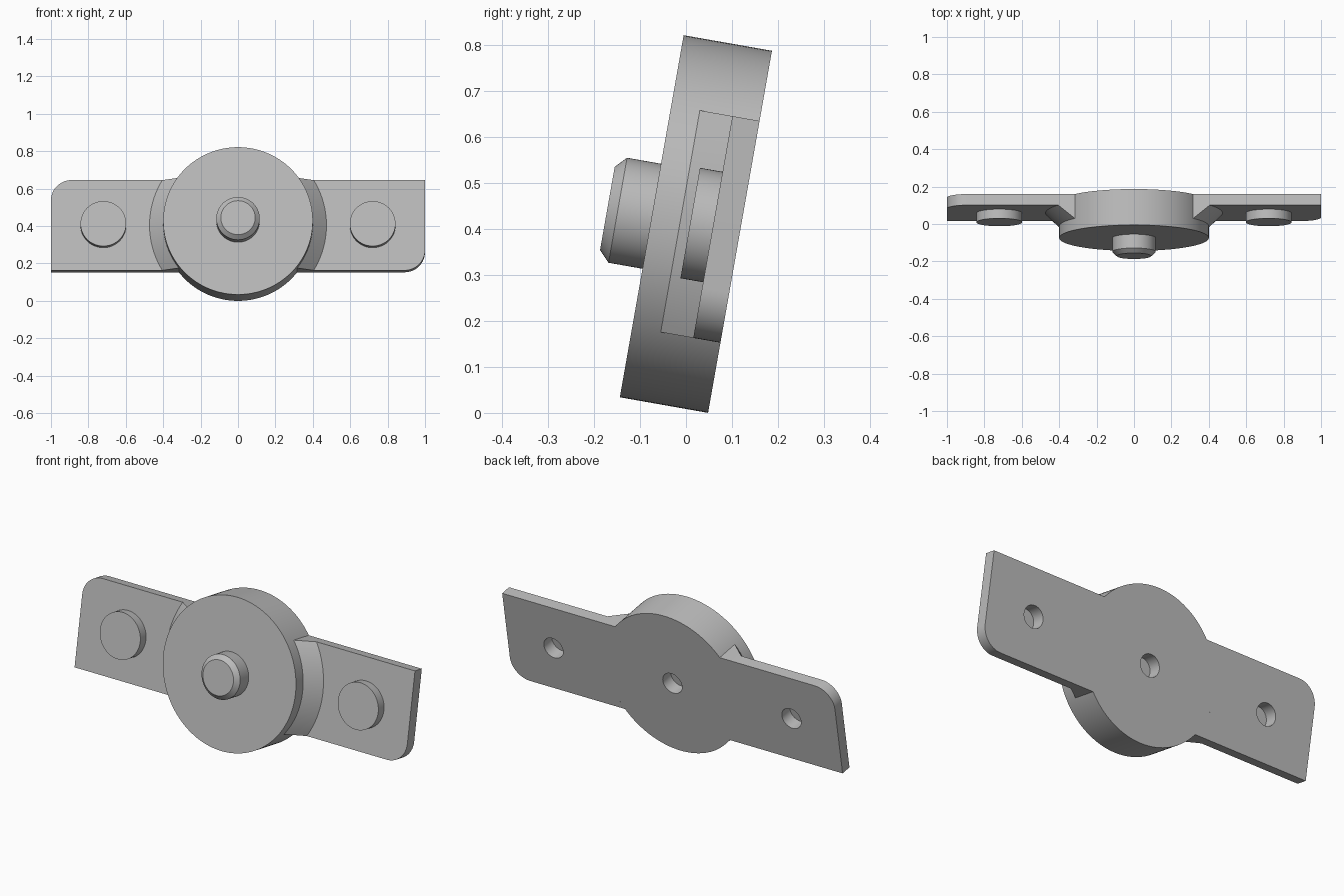
import bpy, bmesh
from math import sin, cos, pi, radians, sqrt, asin
from mathutils import Matrix, Vector

cube = bpy.data.objects.get("Cube")
if cube:
    bpy.data.objects.remove(cube, do_unlink=True)

# Local frame: x across, y up the face, z out of the front
R, HALF, HOLE_R, HOLE_D = 0.4, 0.245, 0.058, 0.07
PLATE, COLLAR_R, COLLAR_T = 0.06, 0.473, 0.132
PIN_X, CORNER = 0.72, 0.11
TILT = Matrix.Translation((0, 0.1175, 0.394)) @ Matrix.Rotation(radians(80), 4, "X")

grey = bpy.data.materials.new("plain grey")
grey.use_nodes = True
grey.diffuse_color = (0.5, 0.5, 0.5, 1)
grey.node_tree.nodes["Principled BSDF"].inputs["Base Color"].default_value = (0.5, 0.5, 0.5, 1)


def finish(name, bm, matrix):
    bmesh.ops.recalc_face_normals(bm, faces=bm.faces)
    mesh = bpy.data.meshes.new(name)
    bm.to_mesh(mesh)
    bm.free()
    mesh.materials.append(grey)
    ob = bpy.data.objects.new(name, mesh)
    bpy.context.collection.objects.link(ob)
    ob.matrix_world = matrix
    bpy.ops.object.select_all(action="DESELECT")
    ob.select_set(True)
    bpy.context.view_layer.objects.active = ob
    bpy.ops.object.shade_smooth_by_angle(angle=radians(20))


def lathe(name, profile, matrix, steps=96):
    bm = bmesh.new()
    vs = [bm.verts.new((r, 0, t)) for r, t in profile]
    es = [bm.edges.new(pair) for pair in zip(vs, vs[1:])]
    bmesh.ops.spin(bm, geom=vs + es, cent=(0, 0, 0), axis=(0, 0, 1),
                   angle=2 * pi, steps=steps)
    bmesh.ops.remove_doubles(bm, verts=bm.verts, dist=0.0001)
    finish(name, bm, matrix)


def arc(cx, cy, r, a0, a1, n):
    return [(cx + r * cos(a0 + (a1 - a0) * i / n), cy + r * sin(a0 + (a1 - a0) * i / n))
            for i in range(n + 1)]


def wing(name, matrix):
    # Flat arm fitted to the hub, one rounded corner, one pin hole
    a = asin(HALF / R)
    outline = arc(0, 0, R, a, -a, 24)
    outline += arc(1 - CORNER, CORNER - HALF, CORNER, -pi / 2, 0, 14) + [(1, HALF)]
    bm = bmesh.new()
    edges = []
    for loop in (outline, arc(PIN_X, 0, HOLE_R, 0, 2 * pi, 48)[:-1]):
        vs = [bm.verts.new((x, y, 0)) for x, y in loop]
        edges += [bm.edges.new((v, vs[i - 1])) for i, v in enumerate(vs)]
    bmesh.ops.triangle_fill(bm, edges=edges, use_beauty=True, normal=Vector((0, 0, 1)))
    ext = bmesh.ops.extrude_face_region(bm, geom=bm.faces[:], use_keep_orig=True)
    bmesh.ops.translate(bm, vec=(0, 0, PLATE),
                        verts=[g for g in ext["geom"] if isinstance(g, bmesh.types.BMVert)])
    finish(name, bm, matrix)


def collar(name, matrix, n=28):
    # Conical fillet between arm and hub, trimmed to the arm's height
    bm = bmesh.new()
    rows = []
    for i in range(n + 1):
        y = HALF * (2 * i / n - 1)
        rows.append([bm.verts.new((sqrt(r * r - y * y), y, t)) for r, t in
                     ((COLLAR_R, PLATE), (R, COLLAR_T), (R, PLATE))])
    for p, q in zip(rows, rows[1:]):
        for k in range(3):
            bm.faces.new((p[k], p[k - 1], q[k - 1], q[k]))
    bm.faces.new(rows[0])
    bm.faces.new(rows[-1])
    finish(name, bm, matrix)


# Hub disc with chamfered centre knob and blind rear hole
lathe("hub", [(0, HOLE_D), (HOLE_R, HOLE_D), (HOLE_R, 0), (R, 0), (R, 0.195),
              (0.116, 0.195), (0.116, 0.27), (0.092, 0.293), (0, 0.293)], TILT, 128)

# Arms, collars and pins, repeated by a half turn
for side, turn in (("left", 0), ("right", pi)):
    m = TILT @ Matrix.Rotation(turn, 4, "Z")
    wing(side + "_arm", m)
    collar(side + "_collar", m)
    lathe(side + "_pin", [(0, HOLE_D), (HOLE_R, HOLE_D), (HOLE_R, PLATE), (0.122, PLATE),
                          (0.122, 0.11), (0, 0.11)],
          m @ Matrix.Translation((PIN_X, 0, 0)), 64)
